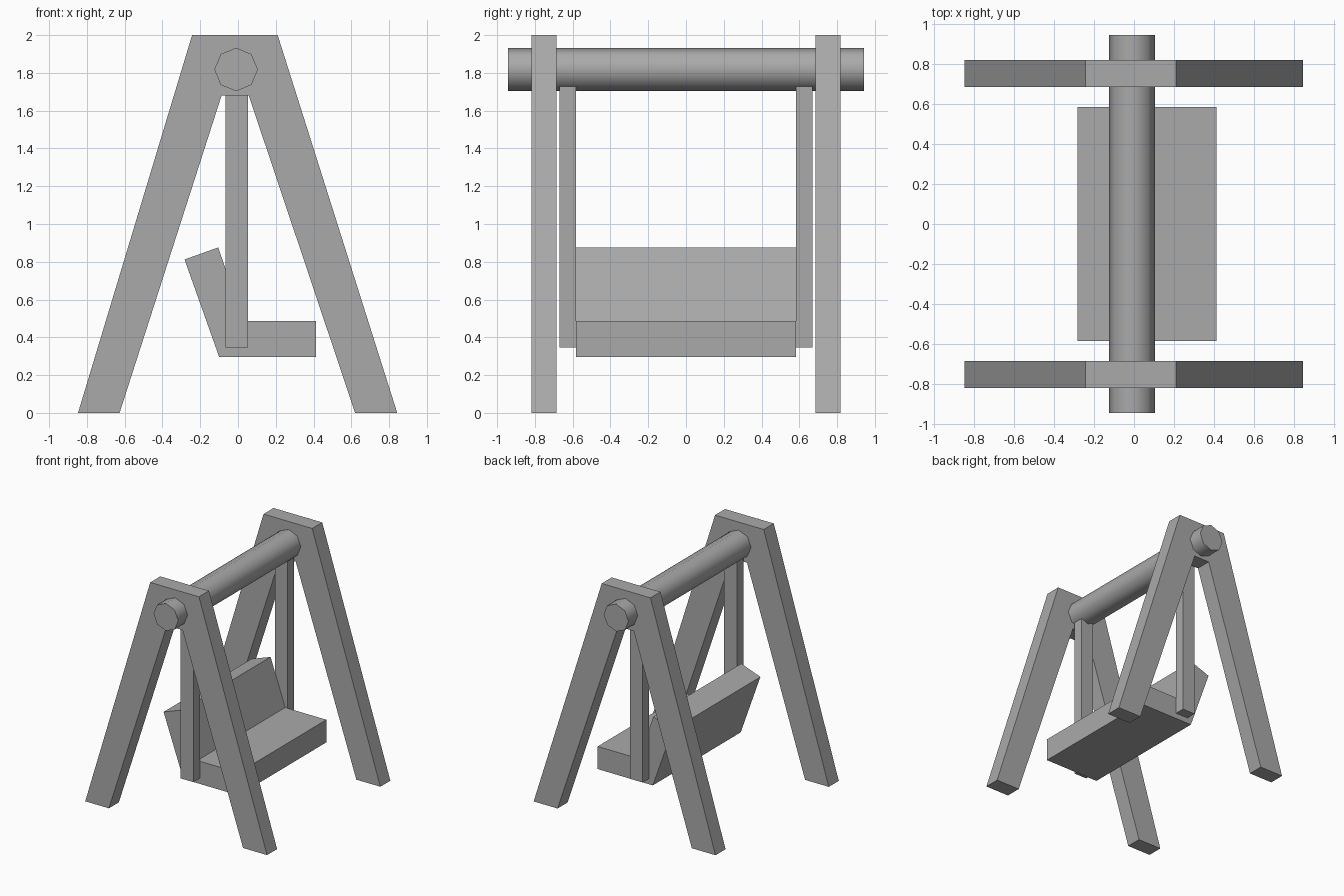
import bpy, bmesh, math
from mathutils import Matrix

cube = bpy.data.objects.get("Cube")
if cube:
    bpy.data.objects.remove(cube, do_unlink=True)

GREY = (0.40, 0.40, 0.40, 1.0)
grey = bpy.data.materials.new("plain grey")
grey.use_nodes = True
grey.diffuse_color = GREY
grey.node_tree.nodes["Principled BSDF"].inputs["Base Color"].default_value = GREY


def add_object(name, bm):
    """Turn a bmesh into a scene object in the single grey material."""
    bmesh.ops.recalc_face_normals(bm, faces=bm.faces)
    mesh = bpy.data.meshes.new(name)
    bm.to_mesh(mesh)
    bm.free()
    mesh.materials.append(grey)
    obj = bpy.data.objects.new(name, mesh)
    bpy.context.collection.objects.link(obj)
    return obj


def extrude_profile(name, profile, y0, y1):
    """Extrude an (x, z) outline from y0 to y1."""
    bm = bmesh.new()
    face = bm.faces.new([bm.verts.new((x, y0, z)) for x, z in profile])
    grown = bmesh.ops.extrude_face_region(bm, geom=[face])["geom"]
    verts = [v for v in grown if isinstance(v, bmesh.types.BMVert)]
    bmesh.ops.translate(bm, verts=verts, vec=(0, y1 - y0, 0))
    return add_object(name, bm)


# A-shaped end frames and flat hanger bars, one of each per end
frame = [(-0.847, 0), (-0.627, 0), (-0.087, 1.68), (0.057, 1.68),
         (0.62, 0), (0.843, 0), (0.21, 2), (-0.243, 2)]
hanger = [(-0.065, 0.345), (0.053, 0.345), (0.053, 1.73), (-0.065, 1.73)]
for end, side in (("front", -1), ("back", 1)):
    extrude_profile(end + "_frame", frame, side * 0.685, side * 0.818)
    extrude_profile(end + "_hanger", hanger, side * 0.583, side * 0.669)

# Bench seat with a leaning backrest
bench = [(-0.1, 0.297), (0.413, 0.297), (0.413, 0.487), (0.03, 0.487),
         (-0.105, 0.876), (-0.283, 0.812)]
extrude_profile("bench", bench, -0.583, 0.583)

# Eight-sided top beam, smooth around its length with flat caps
bm = bmesh.new()
bmesh.ops.create_cone(bm, cap_ends=True, segments=8, radius1=0.115,
                      radius2=0.115, depth=1.885,
                      matrix=Matrix.Translation((-0.01, 0, 1.818))
                      @ Matrix.Rotation(math.pi / 2, 4, "X"))
beam = add_object("top_beam", bm)
bpy.context.view_layer.objects.active = beam
beam.select_set(True)
bpy.ops.object.shade_smooth_by_angle(angle=math.radians(50))
